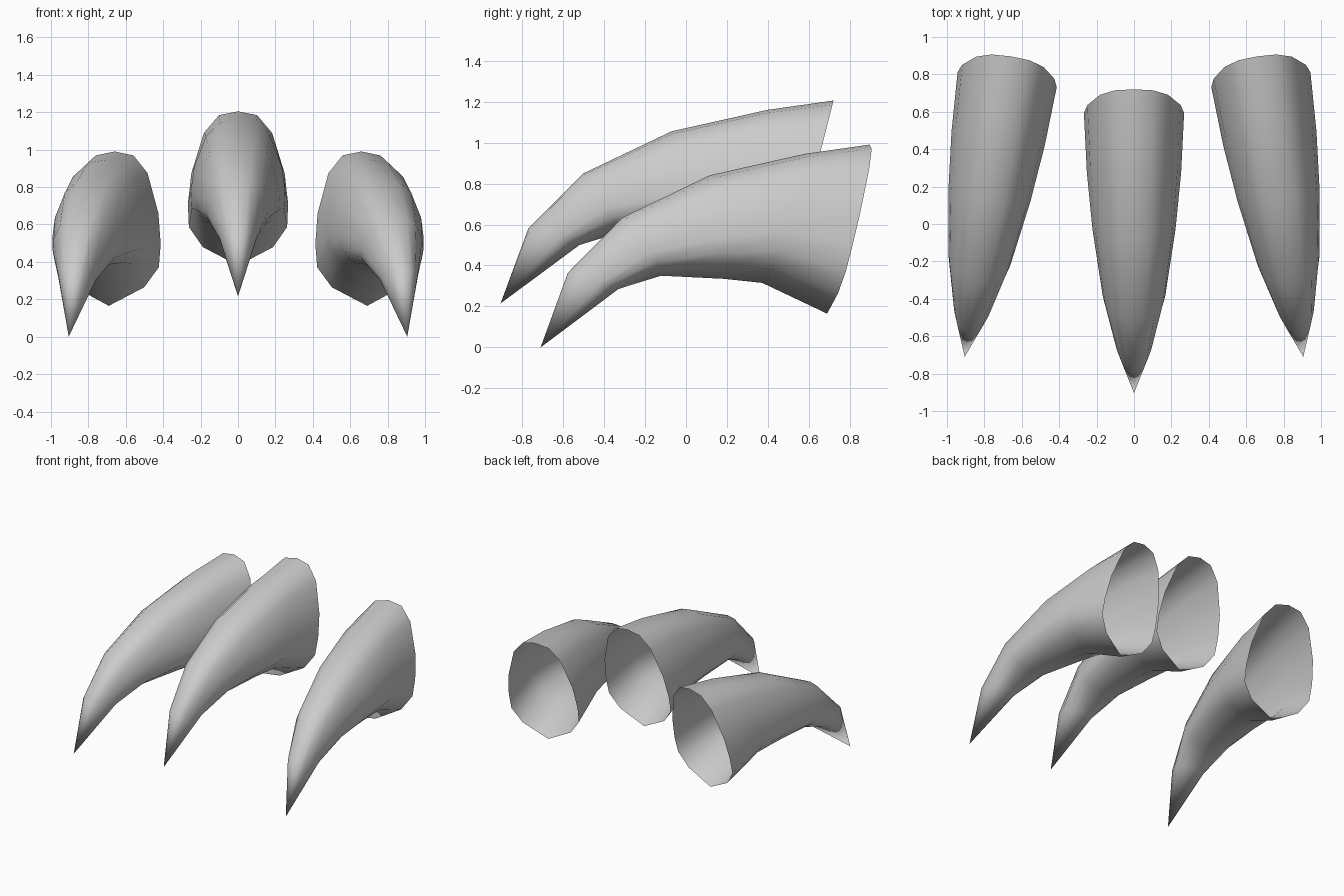
import bpy, bmesh
from math import radians
from mathutils import Matrix, Vector

if "Cube" in bpy.data.objects:
    bpy.data.objects.remove(bpy.data.objects["Cube"])

# Half cross-section: (fraction of half width, fraction of height), top to bottom
HALF = [(0, 1), (0.38, 0.975), (0.68, 0.86), (0.93, 0.6),
        (1, 0.4), (0.98, 0.25), (0.7, 0.12), (0, 0)]
SECTION = HALF + [(-x, v) for x, v in HALF[-2:0:-1]]

# Rings from open base to tip: top (y, z), bottom (y, z), half width
RINGS = [((0.72, 1.205), (0.51, 0.38), 0.268),
         ((0.40, 1.16), (0.19, 0.53), 0.252),
         ((-0.07, 1.055), (0.0, 0.55), 0.222),
         ((-0.50, 0.85), (-0.31, 0.565), 0.167),
         ((-0.77, 0.58), (-0.52, 0.50), 0.10)]
TIP = Vector((0, -0.905, 0.215))


def claw(name, tip, angle):
    """Loft the rings into a hollow claw, with its tip placed at the given point."""
    bm = bmesh.new()
    loops = []
    for top, bottom, width in RINGS:
        t, b = Vector((0, *top)), Vector((0, *bottom))
        loops.append([bm.verts.new(b.lerp(t, v) + Vector((x * width, 0, 0)))
                      for x, v in SECTION])
    n = len(SECTION)
    for a, b in zip(loops, loops[1:]):
        for i in range(n):
            j = (i + 1) % n
            bm.faces.new((a[i], a[j], b[j], b[i]))
    point = bm.verts.new(TIP)
    for i in range(n):
        bm.faces.new((loops[-1][i], loops[-1][(i + 1) % n], point))
    bmesh.ops.recalc_face_normals(bm, faces=bm.faces)
    # Make sure the shell faces outwards (top faces look up)
    top_face = max(bm.faces, key=lambda f: f.calc_center_median().z)
    if top_face.normal.z < 0:
        bmesh.ops.reverse_faces(bm, faces=bm.faces)
    place = (Matrix.Translation(tip) @ Matrix.Rotation(radians(angle), 4, 'Z')
             @ Matrix.Translation(-TIP))
    bm.transform(place)
    mesh = bpy.data.meshes.new(name)
    bm.to_mesh(mesh)
    bm.free()
    mesh.shade_smooth()
    obj = bpy.data.objects.new(name, mesh)
    bpy.context.collection.objects.link(obj)
    return obj


# Middle claw, and two outer claws set lower and splayed at the tips
claw("middle_claw", TIP, 0)
for name, side in (("left_claw", -1), ("right_claw", 1)):
    claw(name, Vector((0.905 * side, -0.71, 0.0)), 8.7 * side)
